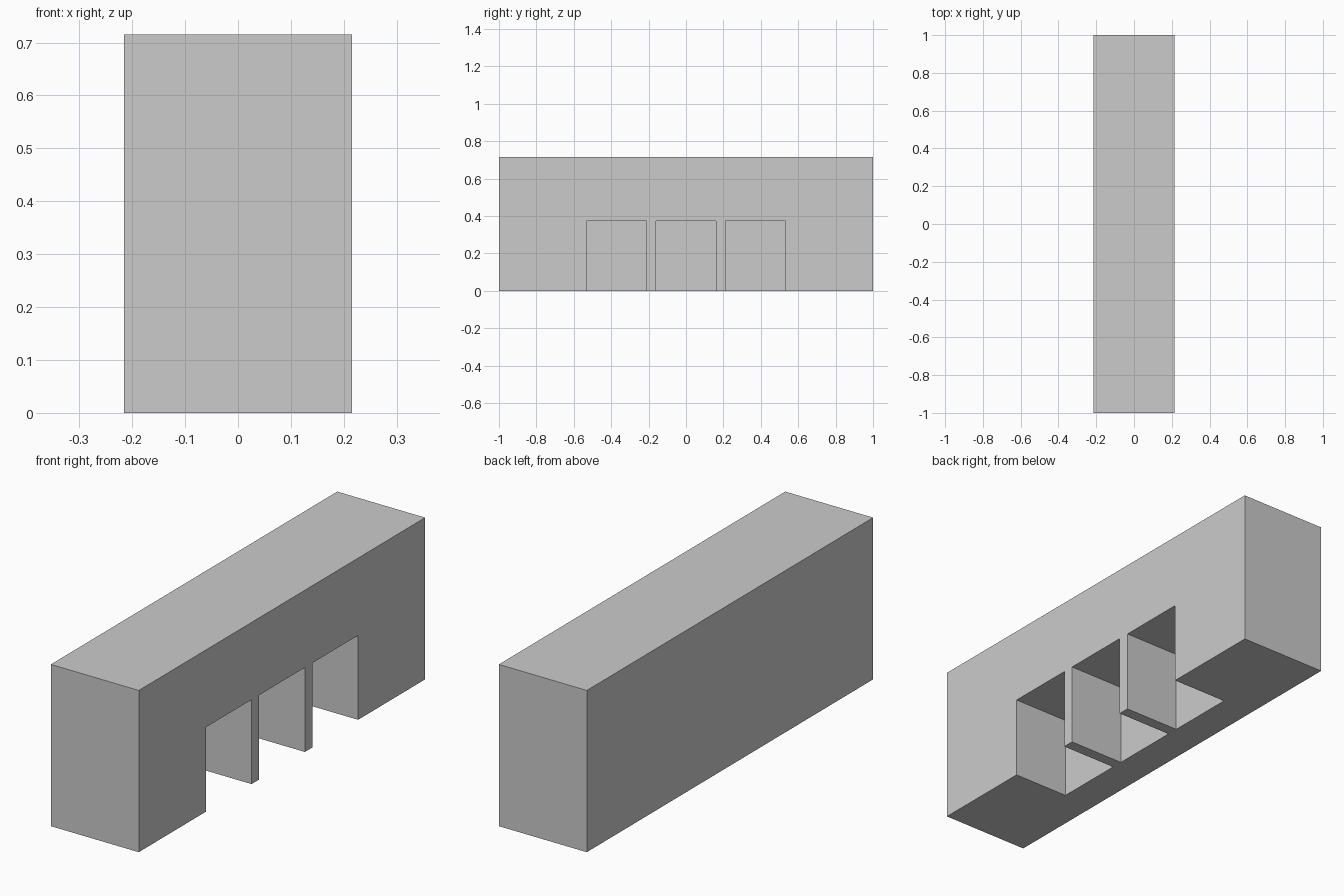
import bpy

if "Cube" in bpy.data.objects:
    bpy.data.objects.remove(bpy.data.objects["Cube"])

WIDTH, LENGTH, HEIGHT = 0.43, 2.0, 0.715
BAY_WIDTH, BAY_HEIGHT, BAY_SPACING = 0.32, 0.373, 0.372
BAY_BACK = -0.06  # x of the recess back wall


def box(name, lo, hi):
    """Axis-aligned box between two corners."""
    centre = [(a + b) / 2 for a, b in zip(lo, hi)]
    bpy.ops.mesh.primitive_cube_add(size=1, location=centre)
    obj = bpy.context.object
    obj.name = name
    obj.scale = [b - a for a, b in zip(lo, hi)]
    bpy.ops.object.transform_apply(location=True, rotation=False, scale=True)
    return obj


# Main block
body = box("building_block", (-WIDTH / 2, -LENGTH / 2, 0),
           (WIDTH / 2, LENGTH / 2, HEIGHT))

# Three bays recessed into the right side, open at the bottom
for i in (-1, 0, 1):
    y = i * BAY_SPACING
    cutter = box("bay_cutter", (BAY_BACK, y - BAY_WIDTH / 2, -0.2),
                 (WIDTH / 2 + 0.2, y + BAY_WIDTH / 2, BAY_HEIGHT))
    cutter.hide_render = True
    bpy.context.view_layer.objects.active = body
    mod = body.modifiers.new("bay", 'BOOLEAN')
    mod.operation = 'DIFFERENCE'
    mod.solver = 'EXACT'
    mod.object = cutter
    bpy.ops.object.modifier_apply(modifier=mod.name)
    bpy.data.objects.remove(cutter, do_unlink=True)
